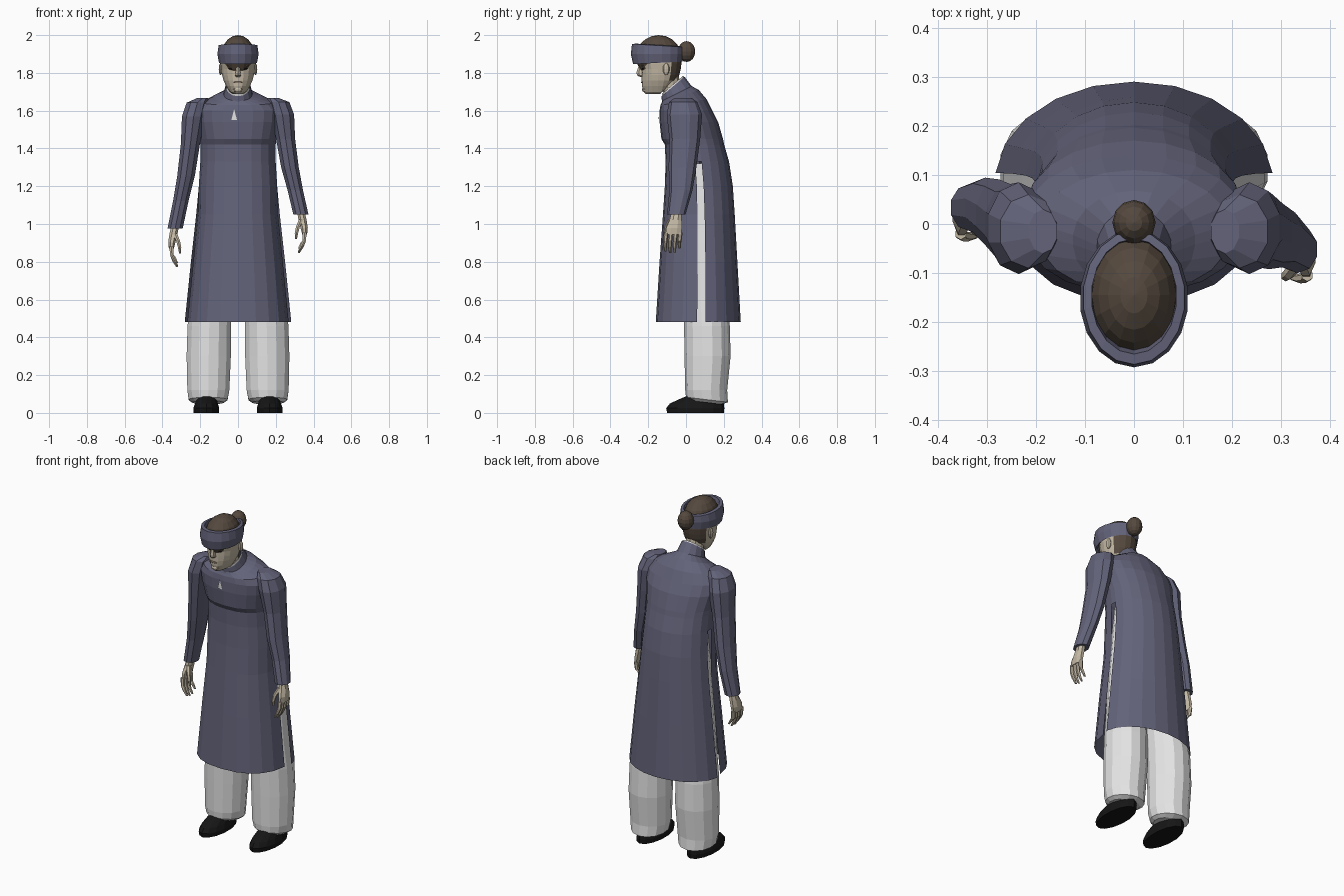
import bpy, bmesh, math
from mathutils import Vector


def material(name, r, g, b):
    m = bpy.data.materials.new(name)
    m.diffuse_color = (r, g, b, 1)
    return m


BLUE = material("slate blue cloth", .125, .125, .195)
WHITE = material("white cloth", .78, .78, .78)
SKIN = material("skin", .56, .49, .38)
HAIR = material("brown hair", .09, .066, .048)
BLACK = material("black", .008, .008, .008)
LIP = material("lip brown", .26, .19, .14)


def finish(name, bm, *mats):
    bmesh.ops.recalc_face_normals(bm, faces=bm.faces)
    me = bpy.data.meshes.new(name)
    bm.to_mesh(me)
    bm.free()
    for m in mats:
        me.materials.append(m)
    ob = bpy.data.objects.new(name, me)
    bpy.context.collection.objects.link(ob)
    return ob


def ring(z, cx, rx, yf, yb, n, yc=None, tilt=0):
    """Oval cross-section from front yf to back yb, optionally tilted up to the back."""
    yc = (yf + yb) / 2 if yc is None else yc
    pts = []
    for i in range(n):
        a = 2 * math.pi * (i + .5) / n
        s = math.sin(a)
        y = s * (yb - yc if s > 0 else yc - yf)
        pts.append((cx + rx * math.cos(a), yc + y, z + tilt * y))
    return pts


def loft(name, rings, *mats, caps=True, rule=None):
    bm = bmesh.new()
    vs = [[bm.verts.new(p) for p in r] for r in rings]
    n = len(vs[0])
    for a, b in zip(vs, vs[1:]):
        for i in range(n):
            j = (i + 1) % n
            bm.faces.new((a[i], a[j], b[j], b[i]))
    if caps:
        bm.faces.new(vs[0])
        bm.faces.new(vs[-1])
    if rule:
        for f in bm.faces:
            f.material_index = rule(f.calc_center_median())
    return finish(name, bm, *mats)


def ball(name, loc, size, mat, u=12, v=8):
    bm = bmesh.new()
    bmesh.ops.create_uvsphere(bm, u_segments=u, v_segments=v, radius=1)
    for vert in bm.verts:
        vert.co = Vector(loc) + Vector([c * s for c, s in zip(vert.co, size)])
    return finish(name, bm, mat)


# Tunic: front and back panels, joined at the sides only above the slits
# rows: z, half width, front y, back y, side seam y, tilt
TUNIC = [(.48, .283, -.16, .29, .088, 0), (.8, .25, -.14, .272, .088, 0),
         (1.05, .222, -.122, .258, .085, 0), (1.2, .208, -.112, .248, .08, 0),
         (1.33, .2, -.108, .228, .07, 0), (1.42, .2, -.112, .202, .06, 0),
         (1.45, .203, -.13, .196, .05, 0), (1.54, .222, -.14, .17, .03, 0),
         (1.60, .225, -.14, .14, .01, 0), (1.645, .195, -.135, .11, -.01, .12),
         (1.675, .125, -.13, .068, -.03, .35), (1.69, .076, -.125, .03, -.05, .5)]
bm = bmesh.new()
rows = []
HALF = 11
for z, w, yf, yb, yc, tilt in TUNIC:
    row = []
    for back in (0, 1):
        for i in range(HALF):
            d = .08
            a = d + (math.pi - 2 * d) * i / (HALF - 1) + (0 if back else math.pi)
            c, s = math.cos(a), math.sin(a)
            if not back:  # flatter front, slightly narrower at the hem
                c = math.copysign(abs(c) ** .85, c) * (.95 if z < 1.1 else 1)
                s = -abs(s) ** .85
            y = s * (yb - yc if back else yc - yf)
            row.append(bm.verts.new((w * c, yc + y, z + tilt * y)))
    rows.append(row)
for k, (a, b) in enumerate(zip(rows, rows[1:])):
    for i in range(2 * HALF):
        if k < 4 and i in (HALF - 1, 2 * HALF - 1):
            continue  # open side slits
        j = (i + 1) % (2 * HALF)
        bm.faces.new((a[i], a[j], b[j], b[i]))
finish("tunic", bm, BLUE)

# Standing collar with white lining
loft("collar", [ring(1.685, 0, .078, -.127, .033, 14, tilt=.5),
                ring(1.728, 0, .066, -.13, -.008, 14, tilt=.85)], BLUE, caps=False)
loft("collar_lining", [ring(1.69, 0, .066, -.118, .015, 14, tilt=.5),
                       ring(1.737, 0, .061, -.127, -.014, 14, tilt=.85)], WHITE, caps=False)

# Chest pendant
bm = bmesh.new()
bm.faces.new([bm.verts.new(p) for p in [(-.035, -.144, 1.55), (-.005, -.144, 1.55),
                                        (-.012, -.145, 1.575), (-.02, -.145, 1.61)]])
finish("pendant", bm, WHITE)

# Arms and hands; the left one hangs lower and further back
ARM = [(1.668, .185, .03, -.06, .03), (1.645, .215, .06, -.09, .06),
       (1.58, .235, .065, -.102, .085), (1.45, .252, .053, -.088, .075),
       (1.3, .275, .049, -.092, .055), (1.18, .303, .043, -.088, .035),
       (1.05, .333, .042, -.1, -.003)]
for side, label, dy, dz in ((1, "right", 0, 0), (-1, "left", .085, -.075)):
    rings = []
    for z, cx, rx, yf, yb in ARM:
        t = (1.668 - z) / .618
        k = max(0, t - .3) / .7
        rings.append(ring(z + dz * t, side * cx, rx, yf + dy * k, yb + dy * k, 10))
    loft(label + "_sleeve", rings, BLUE)

    def limb(name, spec, n):
        loft(f"{label}_{name}", [ring(1.05 + dz + z, side * x, r, y - ry - .05 + dy,
                                      y + ry - .05 + dy, n) for z, x, r, y, ry in spec], SKIN)

    limb("palm", [(.02, .332, .022, 0, .027), (-.03, .342, .023, -.005, .035),
                  (-.07, .35, .021, -.013, .045), (-.105, .353, .014, -.017, .045)], 8)
    for f in range(4):
        y, drop = -.055 + .025 * f, (.008, 0, .003, .022)[f]
        limb(f"finger_{f + 1}", [(-.095, .353, .012, y, .012), (-.14, .35, .011, y - .004, .011),
                                 (-.172 + drop, .339, .01, y - .006, .01),
                                 (-.203 + drop, .322, .006, y - .004, .006)], 6)
    limb("thumb", [(-.025, .334, .013, -.03, .013), (-.065, .317, .012, -.05, .013),
                   (-.1, .309, .01, -.056, .011), (-.13, .307, .006, -.052, .006)], 6)

# Trousers and shoes
LEG = [(.055, .158, .085, .02, .19), (.07, .158, .105, .0, .222), (.12, .157, .114, -.004, .218),
       (.3, .155, .12, -.008, .236), (.46, .152, .118, -.01, .232), (.6, .143, .112, -.01, .215),
       (.9, .125, .105, -.01, .2), (1.15, .108, .096, -.01, .19), (1.32, .1, .085, 0, .17)]
SHOE = [(0, .168, .068, -.1, .2), (.025, .168, .07, -.105, .203), (.05, .167, .062, -.085, .2),
        (.075, .165, .055, -.03, .19), (.1, .163, .045, .03, .18)]
for side, label in ((1, "right"), (-1, "left")):
    loft(label + "_trouser_leg", [ring(z, side * cx, rx, a, b, 14, tilt=-.12 if z < .1 else 0)
                                  for z, cx, rx, a, b in LEG], WHITE)
    loft(label + "_shoe", [ring(z, side * cx, rx, a, b, 14) for z, cx, rx, a, b in SHOE], BLACK)

# Neck and head, with hair at the nape
loft("neck", [ring(1.66, 0, .052, -.105, .0, 10), ring(1.73, 0, .05, -.135, -.03, 10),
              ring(1.8, 0, .055, -.16, -.04, 10)], SKIN)
HEAD = [(1.688, .028, -.214, -.16), (1.70, .046, -.225, -.125), (1.73, .064, -.233, -.085),
        (1.76, .078, -.235, -.05), (1.79, .086, -.235, -.035), (1.82, .09, -.236, -.028),
        (1.85, .094, -.248, -.024), (1.88, .094, -.256, -.024)]
loft("head", [ring(z, 0, rx, a, b, 18, yc=-.13) for z, rx, a, b in HEAD], SKIN, HAIR,
     rule=lambda c: 1 if c.y > -.085 and c.z > 1.765 else 0)
loft("nose", [ring(1.84, 0, .008, -.25, -.22, 6), ring(1.80, 0, .015, -.263, -.21, 6),
              ring(1.785, 0, .018, -.257, -.21, 6), ring(1.778, 0, .01, -.24, -.21, 6)], SKIN)
ball("mouth", (0, -.233, 1.75), (.024, .005, .005), LIP, 8, 6)
ball("chin", (0, -.215, 1.712), (.026, .018, .016), SKIN, 8, 6)
for side, label in ((1, "right"), (-1, "left")):
    ball(label + "_eye", (side * .036, -.228, 1.822), (.014, .005, .005), BLACK, 8, 6)
    ball(label + "_brow", (side * .037, -.231, 1.841), (.021, .007, .005), LIP, 8, 6)
    ball(label + "_ear", (side * .092, -.105, 1.82), (.01, .018, .032), SKIN, 8, 6)

# Hair, bun and headband
ball("hair", (0, -.145, 1.885), (.09, .12, .115), HAIR, 16, 10)
ball("bun", (0, .003, 1.913), (.044, .046, .055), HAIR, 12, 8)
BAND = [(1.862, .094, -.262, -.025, .05), (1.853, .102, -.28, -.018, .05),
        (1.9, .111, -.292, -.012, 0), (1.945, .104, -.286, -.014, -.06),
        (1.948, .087, -.265, -.03, -.06), (1.9, .086, -.25, -.035, 0)]
loft("headband", [ring(z, 0, rx, a, b, 18, tilt=t) for z, rx, a, b, t in BAND], BLUE, caps=False)
